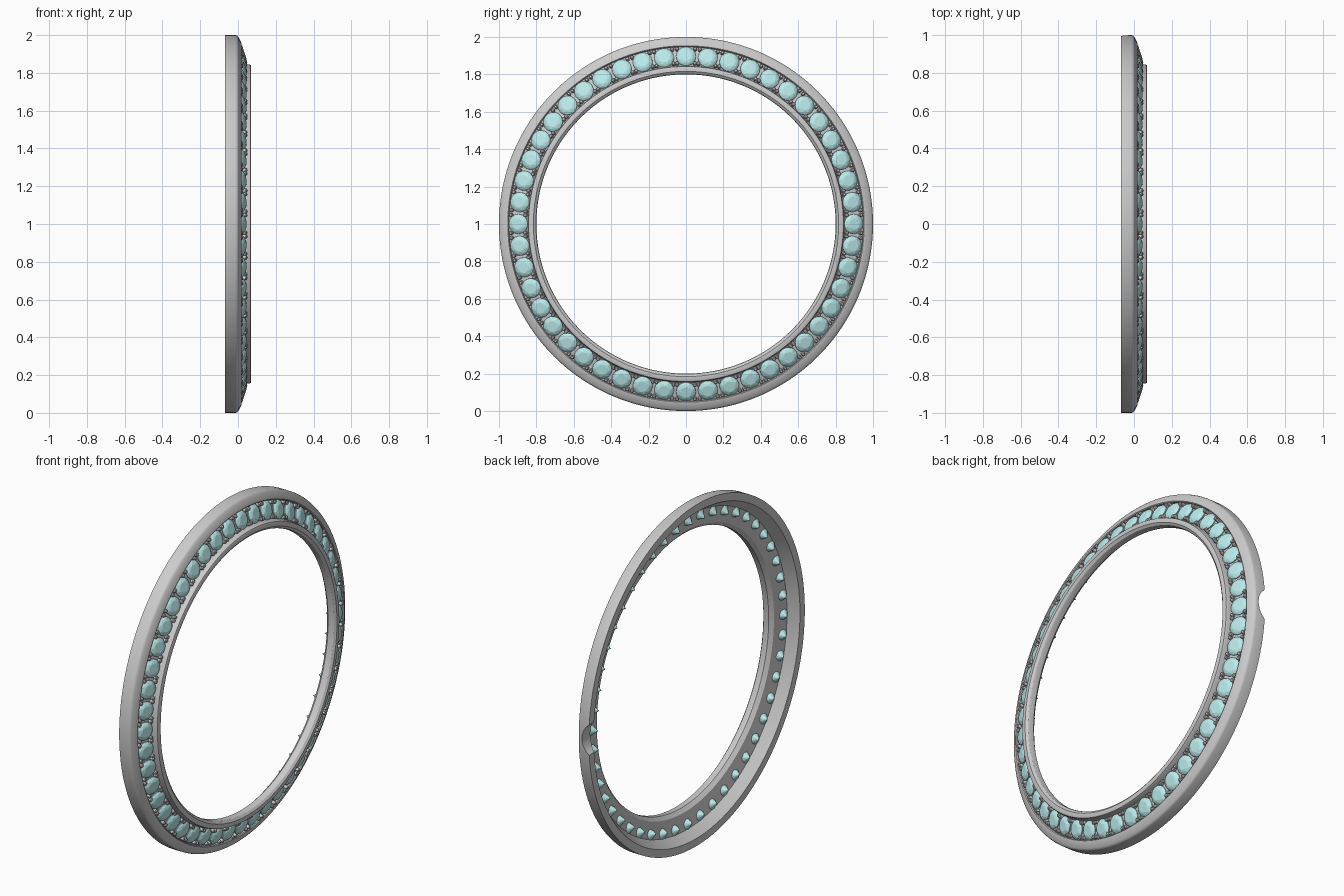
import bpy, bmesh
from math import sin, cos, pi, radians
from mathutils import Vector, Matrix

if "Cube" in bpy.data.objects:
    bpy.data.objects.remove(bpy.data.objects["Cube"])

GEMS = 48
TILT = radians(18)      # gem seat leans outwards
CENTRE = Vector((0, 0, 1))


def make_object(name, bm):
    mesh = bpy.data.meshes.new(name)
    bmesh.ops.recalc_face_normals(bm, faces=bm.faces)
    bm.to_mesh(mesh)
    bm.free()
    ob = bpy.data.objects.new(name, mesh)
    bpy.context.collection.objects.link(ob)
    return ob


def smooth(ob, angle):
    bpy.ops.object.select_all(action='DESELECT')
    ob.select_set(True)
    bpy.context.view_layer.objects.active = ob
    bpy.ops.object.shade_smooth_by_angle(angle=radians(angle))


def ring_matrix(angle, r, x):
    """Frame on the ring whose local z is the tilted seat normal."""
    u = Vector((0, cos(angle), sin(angle)))
    t = Vector((0, -sin(angle), cos(angle)))
    n = Vector((cos(TILT), 0, 0)) + u * sin(TILT)
    m = Matrix((t.cross(n), t, n)).transposed().to_4x4()
    m.translation = CENTRE + u * r + Vector((x, 0, 0))
    return m


def lathe(name, profile, steps=192):
    bm = bmesh.new()
    loops = []
    for i in range(steps):
        a = 2 * pi * i / steps
        loops.append([bm.verts.new((x, r * cos(a), 1 + r * sin(a))) for r, x in profile])
    n = len(profile)
    for i in range(steps):
        p, q = loops[i], loops[(i + 1) % steps]
        for j in range(n):
            k = (j + 1) % n
            bm.faces.new((p[j], p[k], q[k], q[j]))
    return make_object(name, bm)


# Bezel ring: (radius, x) cross-section with gem channel and raised inner lip
bezel = lathe("bezel_ring", [
    (1.0, -.07), (1.0, -.012), (.997, -.004), (.99, .002), (.96, .018), (.953, .019),
    (.948, .015), (.946, .0), (.85, .028), (.846, .034), (.845, .06), (.842, .067),
    (.836, .07), (.816, .07), (.803, .06), (.80, .052), (.80, .024), (.82, .004),
    (.915, -.014), (.955, -.07)])

# Opening notch cut into the back of the rim on the +y side
bpy.ops.mesh.primitive_cylinder_add(vertices=48, radius=.11, depth=.3,
                                    location=(-.135, .97, 1), rotation=(pi / 2, 0, 0))
cutter = bpy.context.object
cutter.name = "notch_cutter"
cutter.hide_render = True
mod = bezel.modifiers.new("notch", 'BOOLEAN')
mod.object = cutter
mod.operation = 'DIFFERENCE'
mod.solver = 'EXACT'
bpy.context.view_layer.objects.active = bezel
bpy.ops.object.modifier_apply(modifier="notch")
bpy.data.objects.remove(cutter)
smooth(bezel, 30)


# Faceted gem: table, crown, girdle and pointed pavilion as a convex hull
def gem_points():
    pts = [(0, 0, -.068)]
    for count, r, h, off in ((8, .030, .016, 0), (8, .043, .011, .5),
                             (16, .053, .002, 0), (16, .053, -.002, 0)):
        pts += [(r * cos(2 * pi * (i + off) / count), r * sin(2 * pi * (i + off) / count), h)
                for i in range(count)]
    return [Vector(p) for p in pts]


bm = bmesh.new()
points = gem_points()
for g in range(GEMS):
    m = ring_matrix(2 * pi * g / GEMS, .896, .021)
    verts = [bm.verts.new(m @ p) for p in points]
    bmesh.ops.convex_hull(bm, input=verts)
bmesh.ops.dissolve_limit(bm, angle_limit=radians(1), verts=bm.verts, edges=bm.edges)
gems = make_object("gems", bm)
mat = bpy.data.materials.new("pale_aqua")
mat.diffuse_color = (.50, .83, .83, 1)
mat.use_nodes = True
mat.node_tree.nodes["Principled BSDF"].inputs["Base Color"].default_value = mat.diffuse_color
gems.data.materials.append(mat)

# Prongs: a pair of round-topped posts in every gap between gems
bm = bmesh.new()
for g in range(GEMS):
    a = 2 * pi * (g + .5) / GEMS
    for r, x, spread in ((.934, .010, .013), (.858, .032, .010)):
        for s in (-1, 1):
            m = ring_matrix(a + s * spread / r, r, x)
            bmesh.ops.create_cone(bm, cap_ends=True, segments=10, radius1=.010,
                                  radius2=.010, depth=.024, matrix=m)
            bmesh.ops.create_cone(bm, cap_ends=True, segments=10, radius1=.010, radius2=.006,
                                  depth=.004, matrix=m @ Matrix.Translation((0, 0, .014)))
prongs = make_object("prongs", bm)
smooth(prongs, 40)
